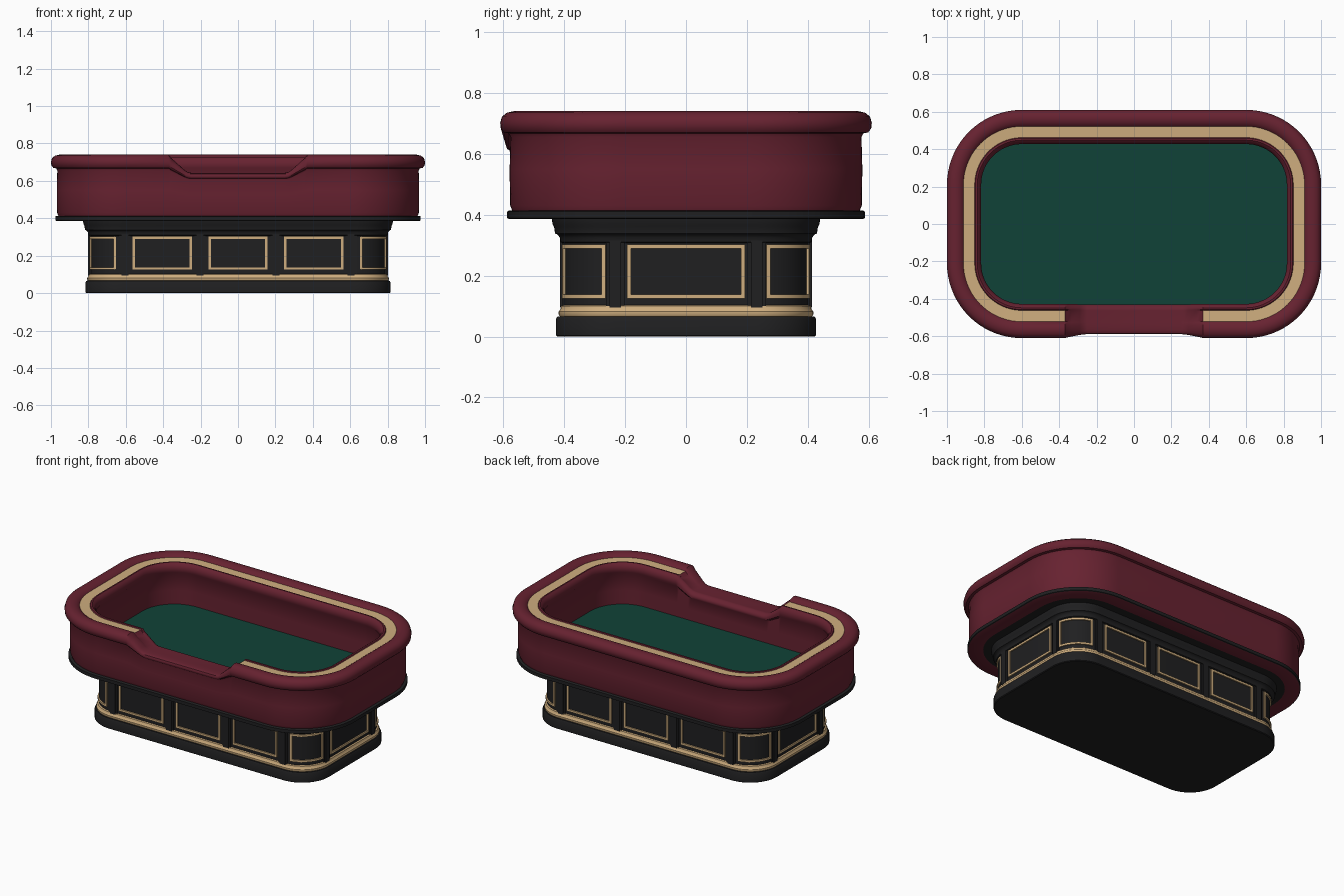
import bpy, bmesh, math

if "Cube" in bpy.data.objects:
    bpy.data.objects.remove(bpy.data.objects["Cube"])


def material(name, rgb):
    m = bpy.data.materials.new(name)
    m.diffuse_color = (*rgb, 1)
    m.use_nodes = True
    m.node_tree.nodes["Principled BSDF"].inputs["Base Color"].default_value = m.diffuse_color
    return m


RED, GOLD, BLACK, GREEN = range(4)
MATS = [material("burgundy_leather", (0.135, 0.016, 0.030)),
        material("pale_gold", (0.62, 0.42, 0.21)),
        material("black_wood", (0.014, 0.014, 0.015)),
        material("green_felt", (0.005, 0.055, 0.038))]


def finish(name, bm, angle=35):
    me = bpy.data.meshes.new(name)
    bm.to_mesh(me)
    bm.free()
    for m in MATS:
        me.materials.append(m)
    for p in me.polygons:
        p.use_smooth = True
    me.set_sharp_from_angle(angle=math.radians(angle))
    ob = bpy.data.objects.new(name, me)
    bpy.context.collection.objects.link(ob)
    return ob


def stations(cx, cy, n=14, front=()):
    """Counter-clockwise rounded-rectangle path: (x, y, nx, ny)."""
    pts = [(x, -cy, 0, -1) for x in front]
    for sx, sy, a0 in ((1, -1, -90), (1, 1, 0), (-1, 1, 90), (-1, -1, 180)):
        for i in range(n + 1):
            a = math.radians(a0 + 90 * i / n)
            pts.append((sx * cx, sy * cy, math.cos(a), math.sin(a)))
    return pts


def loft(name, path, profile, mats, bottom=None, top=None, rule=None):
    """Sweep a (offset, z) profile round the path; profile may be a function of the station."""
    bm = bmesh.new()
    rings = []
    for s in path:
        prof = profile(s) if callable(profile) else profile
        rings.append([bm.verts.new((s[0] + s[2] * d, s[1] + s[3] * d, z)) for d, z in prof])
    n = len(rings)
    for i in range(n):
        a, b = rings[i], rings[(i + 1) % n]
        for k in range(len(a) - 1):
            f = bm.faces.new((a[k], b[k], b[k + 1], a[k + 1]))
            m = mats[k] if isinstance(mats, list) else mats
            f.material_index = rule(f, m) if rule else m
    if bottom is not None:
        bm.faces.new([r[0] for r in reversed(rings)]).material_index = bottom
    if top is not None:
        bm.faces.new([r[-1] for r in rings]).material_index = top
    return finish(name, bm)


# ---- pedestal: plinth, gold band, body and top moulding
BX, BY = 0.62, 0.232
base = stations(BX, BY)
loft("plinth", base, [(0.19, 0), (0.195, 0.004), (0.195, 0.058), (0.19, 0.066), (0.16, 0.067)],
     BLACK, bottom=BLACK, top=BLACK)
loft("gold_band", base, [(0.182, 0.066), (0.186, 0.072), (0.186, 0.082), (0.18, 0.09),
                         (0.178, 0.1), (0.165, 0.105)], GOLD)
loft("pedestal_body", base, [(0.17, 0.09), (0.17, 0.32)], BLACK)
loft("top_moulding", base, [(0.165, 0.305), (0.18, 0.31), (0.182, 0.325), (0.19, 0.335), (0.198, 0.338),
                            (0.201, 0.36), (0.206, 0.368), (0.209, 0.39)], BLACK)


# ---- raised strips following the pedestal wall (pilasters and panel frames)
def strip(bm, f, u0, u1, z0, z1, d0, d1, mat, n):
    rings = []
    for i in range(n + 1):
        x, y, nx, ny = f(u0 + (u1 - u0) * i / n)
        rings.append([bm.verts.new((x + nx * d, y + ny * d, z))
                      for d, z in ((d0, z0), (d1, z0), (d1, z1), (d0, z1))])
    faces = [bm.faces.new((a[k], b[k], b[(k + 1) % 4], a[(k + 1) % 4]))
             for a, b in zip(rings, rings[1:]) for k in range(4)]
    faces += [bm.faces.new(rings[0]), bm.faces.new(rings[-1][::-1])]
    for fc in faces:
        fc.material_index = mat


def frame(bm, f, u0, u1, w, n=1):
    z0, z1, t = 0.125, 0.302, 0.013
    for a, b, lo, hi, k in ((u0, u1, z0, z0 + t, n), (u0, u1, z1 - t, z1, n),
                            (u0, u0 + w, z0 + t, z1 - t, 1), (u1 - w, u1, z0 + t, z1 - t, 1)):
        strip(bm, f, a, b, lo, hi, 0.165, 0.178, GOLD, k)


def straight(cx, cy, nx, ny):
    return lambda u: (cx - ny * u, cy + nx * u, nx, ny)


def corner(sx, sy):
    a0 = math.atan2(sy, sx)
    return lambda u: (sx * BX, sy * BY, math.cos(a0 + u), math.sin(a0 + u))


frames, pilasters = bmesh.new(), bmesh.new()


def pilaster(f, u):
    strip(pilasters, f, u - 0.03, u + 0.03, 0.095, 0.315, 0.16, 0.175, BLACK, 1)
    strip(pilasters, f, u - 0.019, u + 0.019, 0.095, 0.315, 0.16, 0.181, BLACK, 1)


for s in (-1, 1):
    f = straight(0, s * BY, 0, s)                  # long sides
    for c in (-0.405, 0, 0.405):
        frame(frames, f, c - 0.158, c + 0.158, 0.013)
    for u in (-0.605, -0.203, 0.203, 0.605):
        pilaster(f, u)
    f = straight(s * BX, 0, s, 0)                  # short ends
    frame(frames, f, -0.193, 0.193, 0.013)
    for u in (-0.232, 0.232):
        pilaster(f, u)
    for t in (-1, 1):                              # rounded corners
        frame(frames, corner(s, t), -0.6, 0.6, 0.075, 10)
finish("panel_frames", frames)
finish("pilasters", pilasters)

# ---- shelf under the tub, red outer ring on its underside
CX, CY = 0.6, 0.21
loft("shelf", stations(CX, CY), [(0.285, 0.386), (0.372, 0.386), (0.377, 0.389), (0.377, 0.41),
                                 (0.372, 0.413), (0.345, 0.414)],
     [RED] + [BLACK] * 4, bottom=BLACK, top=BLACK)

# ---- padded tub with rail; the rail dips at the front
RAIL = [(0.36, 0.412), (0.367, 0.43), (0.369, 0.55), (0.366, 0.655), (0.372, 0.667), (0.388, 0.67),
        (0.398, 0.683), (0.4, 0.702), (0.394, 0.722), (0.378, 0.735), (0.355, 0.74), (0.332, 0.736),
        (0.315, 0.725), (0.312, 0.721), (0.252, 0.719), (0.248, 0.724), (0.238, 0.725),
        (0.225, 0.715), (0.217, 0.695), (0.217, 0.67), (0.227, 0.655), (0.228, 0.55), (0.228, 0.455)]
DIP = [(0.36, 0.412), (0.367, 0.43), (0.369, 0.53), (0.368, 0.605), (0.37, 0.612), (0.376, 0.615),
       (0.379, 0.62), (0.379, 0.628), (0.375, 0.636), (0.367, 0.64), (0.355, 0.642), (0.332, 0.643),
       (0.315, 0.643), (0.312, 0.643), (0.252, 0.643), (0.248, 0.643), (0.238, 0.64),
       (0.226, 0.632), (0.22, 0.622), (0.22, 0.61), (0.227, 0.6), (0.228, 0.53), (0.228, 0.455)]
STEPS = [(0.37, 0), (0.355, 0.2), (0.335, 0.38), (0.29, 0.8), (0.27, 0.95), (0.25, 1)]


def rail_profile(s):
    t = 0
    if s[3] == -1 and abs(s[0]) < 0.5:
        t = min(STEPS, key=lambda p: abs(p[0] - abs(s[0])))[1]
    return [(a + (c - a) * t, b + (d - b) * t) for (a, b), (c, d) in zip(RAIL, DIP)]


def no_gold_in_dip(f, m):
    c = f.calc_center_median()
    return RED if c.y < 0 and abs(c.x) < 0.37 else m


front = [-p[0] for p in STEPS] + [p[0] for p in reversed(STEPS)]
loft("tub_and_rail", stations(CX, CY, 18, front), rail_profile,
     [GOLD if k == 13 else RED for k in range(len(RAIL) - 1)], rule=no_gold_in_dip)

# ---- playing surface
loft("felt", stations(CX, CY, 18), [(0.229, 0.45), (0.229, 0.46)], GREEN, bottom=GREEN, top=GREEN)
